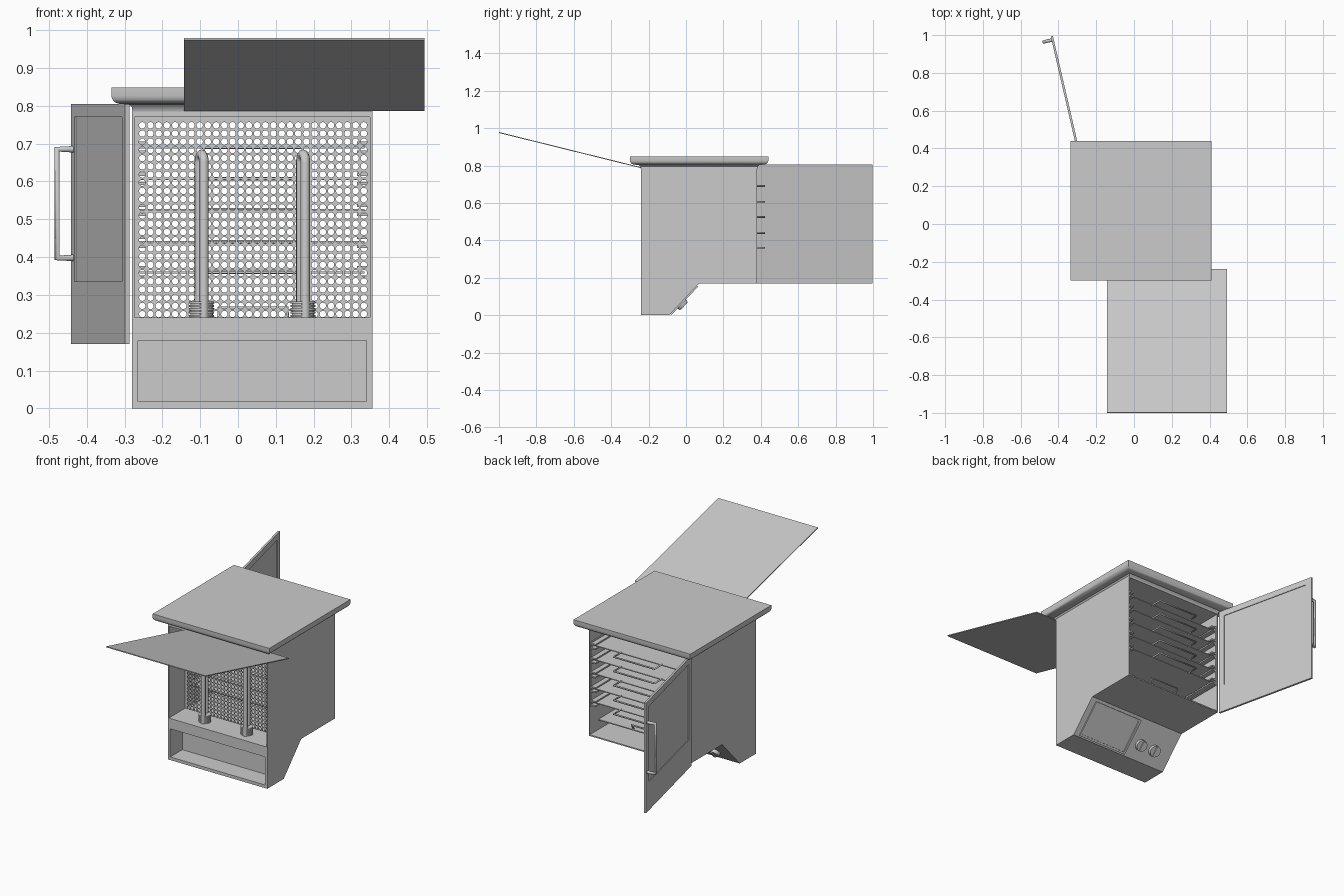
import bpy, bmesh, math
from mathutils import Matrix, Vector

old = bpy.data.objects.get("Cube")
if old:
    bpy.data.objects.remove(old, do_unlink=True)


def make_material(name, value):
    m = bpy.data.materials.new(name)
    m.use_nodes = True
    col = (value, value, value, 1)
    m.diffuse_color = col
    m.node_tree.nodes["Principled BSDF"].inputs["Base Color"].default_value = col
    return m


STEEL = make_material("brushed grey", 0.6)
ID = Matrix.Identity(4)


def finish(name, bm, matrix=ID, smooth=False):
    bmesh.ops.recalc_face_normals(bm, faces=bm.faces)
    me = bpy.data.meshes.new(name)
    bm.to_mesh(me)
    bm.free()
    me.materials.append(STEEL)
    ob = bpy.data.objects.new(name, me)
    bpy.context.collection.objects.link(ob)
    ob.matrix_world = matrix
    if smooth:
        bpy.ops.object.select_all(action='DESELECT')
        ob.select_set(True)
        bpy.context.view_layer.objects.active = ob
        bpy.ops.object.shade_smooth_by_angle(angle=math.radians(35))
    return ob


def box(name, x, y, z, matrix=ID):
    bm = bmesh.new()
    size = [b - a for a, b in (x, y, z)]
    mid = [(a + b) / 2 for a, b in (x, y, z)]
    bmesh.ops.create_cube(bm, size=1, matrix=Matrix.Translation(mid) @ Matrix.Diagonal((*size, 1)))
    return finish(name, bm, matrix)


def side_extrusion(name, profile, x0, x1):
    bm = bmesh.new()
    face = bm.faces.new([bm.verts.new((x0, y, z)) for y, z in profile])
    ext = bmesh.ops.extrude_face_region(bm, geom=[face])
    bmesh.ops.translate(bm, vec=(x1 - x0, 0, 0), verts=[v for v in ext["geom"] if isinstance(v, bmesh.types.BMVert)])
    return finish(name, bm)


def tube(name, points, radius, matrix=ID):
    cu = bpy.data.curves.new(name, 'CURVE')
    cu.dimensions = '3D'
    cu.bevel_depth = radius
    cu.bevel_resolution = 3
    cu.use_fill_caps = True
    sp = cu.splines.new('POLY')
    sp.points.add(len(points) - 1)
    for p, co in zip(sp.points, points):
        p.co = (*co, 1)
    cu.materials.append(STEEL)
    ob = bpy.data.objects.new(name, cu)
    bpy.context.collection.objects.link(ob)
    ob.matrix_world = matrix


def cylinder(name, radius, depth, matrix):
    bm = bmesh.new()
    bmesh.ops.create_cone(bm, cap_ends=True, segments=32, radius1=radius, radius2=radius, depth=depth)
    return finish(name, bm, matrix, True)


# Cabinet extents
L, R, F, B = -0.28, 0.355, -0.24, 0.38
MID, PLATE_Y, T = 0.0375, -0.09, 0.006
outline = [(F, 0), (PLATE_Y, 0), (0.07, 0.17), (B, 0.17), (B, 0.8), (F, 0.8)]
side_extrusion("right_wall", outline, L, L + T)
side_extrusion("left_wall", outline, R - T, R)

# Lower front: open storage recess with a shelf above it
box("base_panel", (L, R), (F, PLATE_Y), (0, 0.018))
box("heater_shelf", (L, R), (F, PLATE_Y + 0.005), (0.18, 0.24))
box("recess_back", (L, R), (-0.13, -0.125), (0.018, 0.18))
box("recess_post_right", (L, -0.265), (F, -0.13), (0.018, 0.18))
box("recess_post_left", (0.34, R), (F, -0.13), (0.018, 0.18))
side_extrusion("control_panel", [(PLATE_Y, 0), (0.07, 0.17), (0.063, 0.175), (-0.097, 0.005)], L, R)
box("oven_floor", (L, R), (-0.085, B), (0.17, 0.177))
box("drip_shelf", (L, R), (PLATE_Y, 0.3), (0.23, 0.236))
box("front_top_rail", (L, R), (F, F + 0.01), (0.77, 0.8))
box("ceiling", (L, R), (F, B), (0.785, 0.8))

# Lid with a rounded, coved underside
bm = bmesh.new()
rings = []
for inset, z in ((0.058, 0.785), (0.055, 0.796), (0.047, 0.803), (0.022, 0.805),
                 (0.010, 0.809), (0.003, 0.817), (0, 0.826), (0, 0.848)):
    hx, hy = 0.3725 - inset, 0.37 - inset
    rings.append([bm.verts.new((MID + sx * hx, 0.07 + sy * hy, z))
                  for sx, sy in ((-1, -1), (1, -1), (1, 1), (-1, 1))])
for a, b in zip(rings, rings[1:]):
    for i in range(4):
        j = (i + 1) % 4
        bm.faces.new((a[i], a[j], b[j], b[i]))
bm.faces.new(rings[0])
bm.faces.new(rings[-1])
finish("lid", bm, smooth=True)

# Perforated plate: each cell is a square ring around a round hole
bm = bmesh.new()
COLS, ROWS, PITCH, N = 28, 24, 0.0217, 16
x0, z0 = -0.264, 0.2385
for c in range(COLS):
    for r in range(ROWS):
        cx, cz = x0 + (c + 0.5) * PITCH, z0 + (r + 0.5) * PITCH
        inner, outer = [], []
        for k in range(N):
            a = 2 * math.pi * k / N
            u, w = math.cos(a), math.sin(a)
            s = PITCH / 2 / max(abs(u), abs(w))
            inner.append(bm.verts.new((cx + 0.0085 * u, PLATE_Y, cz + 0.0085 * w)))
            outer.append(bm.verts.new((cx + s * u, PLATE_Y, cz + s * w)))
        for k in range(N):
            j = (k + 1) % N
            bm.faces.new((inner[k], outer[k], outer[j], inner[j]))
bmesh.ops.remove_doubles(bm, verts=bm.verts, dist=0.0002)
plate = finish("perforated_plate", bm)
plate.modifiers.new("thickness", 'SOLIDIFY').thickness = 0.003
x1, z1 = x0 + COLS * PITCH, z0 + ROWS * PITCH
plate_y = (PLATE_Y, PLATE_Y + 0.003)
box("plate_edge_right", (L, x0), plate_y, (0.24, 0.79))
box("plate_edge_left", (x1, R), plate_y, (0.24, 0.79))
box("plate_edge_top", (x0, x1), plate_y, (z1, 0.79))

# Two looped heating elements in ribbed sockets
for side, hx in (("right", -0.096), ("left", 0.172)):
    hy = -0.165
    arc = [(hx + 0.006 * math.cos(a), hy - 0.022 * math.cos(a), 0.65 + 0.022 * math.sin(a))
           for a in (math.pi * k / 12 for k in range(13))]
    path = [(*arc[0][:2], 0.24)] + arc + [(*arc[-1][:2], 0.24)]
    tube(side + "_heating_element", path, 0.0125)
    for k in range(5):
        cylinder(side + "_socket_rib", 0.033, 0.006, Matrix.Translation((hx, hy, 0.2445 + k * 0.0088)))
    cylinder(side + "_socket_core", 0.029, 0.043, Matrix.Translation((hx, hy, 0.2615)))

# Five trays on paired side runners
for k, z in enumerate((0.36, 0.44, 0.525, 0.607, 0.69)):
    box("tray", (L + 0.02, R - 0.02), (-0.05, 0.36), (z - 0.003, z + 0.002))
    tube("tray_handle", [(MID - 0.13, 0.35, z), (MID - 0.13, 0.42, z), (MID + 0.13, 0.42, z),
                         (MID + 0.13, 0.35, z)], 0.005)
    for dz in (-0.012, 0.012):
        for xa, xb in ((L, L + 0.04), (R - 0.04, R)):
            box("tray_runner", (xa, xb), (-0.05, B - 0.005), (z + dz - 0.004, z + dz + 0.004))
for xa, xb in ((L, L + 0.012), (R - 0.012, R)):
    box("runner_backing", (xa, xb), (-0.05, B - 0.005), (0.34, 0.71))
tube("drip_shelf_handle", [(-0.05, 0.29, 0.235), (-0.05, 0.31, 0.265), (0.13, 0.31, 0.265), (0.13, 0.29, 0.235)], 0.005)

# Controls on the sloping panel: local z points out of the slope
slope = Vector((0, 0.16, 0.17)).normalized()
out = Vector((0, slope.z, -slope.y))
panel = Matrix((Vector((-1, 0, 0)), slope, out)).transposed().to_4x4()
panel.translation = (0, PLATE_Y, 0)
box("display", (-0.31, -0.02), (0.02, 0.205), (0, 0.002), panel)
for ya, yb in ((0.008, 0.02), (0.205, 0.217)):
    box("display_frame_bar", (-0.32, 0), (ya, yb), (0, 0.008), panel)
for xa, xb in ((-0.32, -0.308), (-0.012, 0)):
    box("display_frame_post", (xa, xb), (0.02, 0.205), (0, 0.008), panel)
for kx in (0.07, 0.165):
    cylinder("control_knob", 0.032, 0.02, panel @ Matrix.Translation((kx, 0.09, 0.01)))
    box("knob_grip", (kx - 0.006, kx + 0.006), (0.062, 0.118), (0.02, 0.026), panel)

# Raised front flap, set off to one side
rise = math.atan2(0.188, 0.76)
flap = Matrix.Translation((0.175, F, 0.786)) @ Matrix.Rotation(-rise, 4, 'X')
box("front_flap", (-0.3175, 0.3175), (-0.783, 0), (0, 0.005), flap)

# Open rear door: local y runs from hinge to free edge, -x is outside
door = Matrix.Translation((-0.287, B, 0)) @ Matrix.Rotation(0.2269, 4, 'Z')
thick = (-0.012, 0)
box("door_hinge_stile", thick, (0, 0.035), (0.17, 0.805), door)
box("door_free_stile", thick, (0.595, 0.632), (0.17, 0.805), door)
box("door_lower_panel", thick, (0.035, 0.595), (0.17, 0.335), door)
box("door_top_rail", thick, (0.035, 0.595), (0.77, 0.805), door)
box("door_window", (-0.008, -0.004), (0.035, 0.595), (0.335, 0.77), door)
tube("door_handle", [(-0.01, 0.612, 0.398), (-0.055, 0.612, 0.398),
                     (-0.055, 0.612, 0.685), (-0.01, 0.612, 0.685)], 0.009, door)
